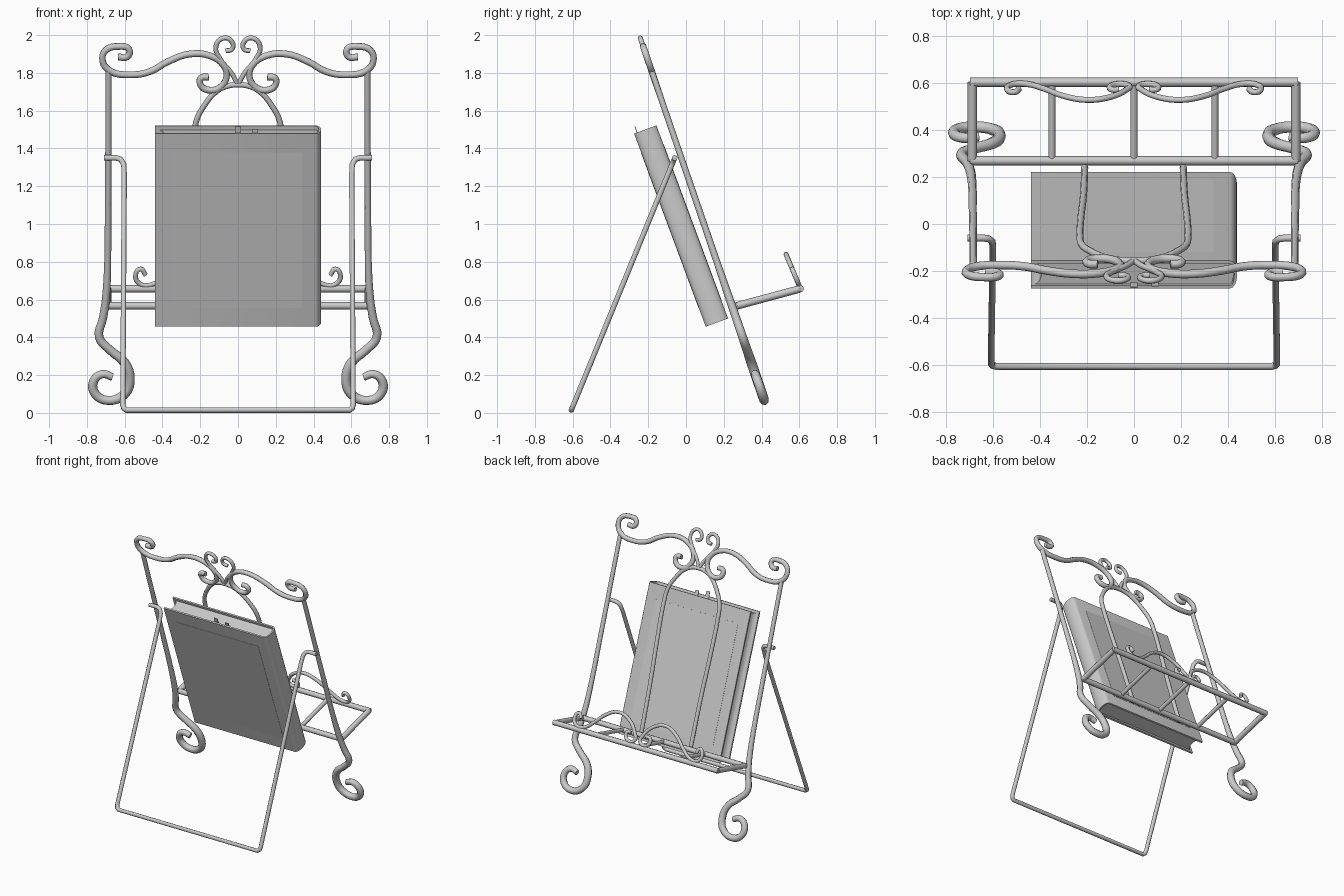
import bpy, bmesh, math
from mathutils import Matrix

if "Cube" in bpy.data.objects:
    bpy.data.objects.remove(bpy.data.objects["Cube"])


def tube(name, pts, r, poly=False, radii=None, cyclic=False):
    """Round bar swept along a list of 3D points."""
    cu = bpy.data.curves.new(name, 'CURVE')
    cu.dimensions = '3D'
    cu.bevel_depth = r
    cu.bevel_resolution = 2
    cu.resolution_u = 4
    cu.use_fill_caps = True
    sp = cu.splines.new('POLY' if poly else 'BEZIER')
    arr = sp.points if poly else sp.bezier_points
    arr.add(len(pts) - 1)
    for i, p in enumerate(pts):
        if poly:
            arr[i].co = (*p, 1)
        else:
            arr[i].co = p
            arr[i].handle_left_type = arr[i].handle_right_type = 'AUTO'
        if radii:
            arr[i].radius = radii[i]
    sp.use_cyclic_u = cyclic
    ob = bpy.data.objects.new(name, cu)
    bpy.context.collection.objects.link(ob)
    bpy.ops.object.select_all(action='DESELECT')
    ob.select_set(True)
    bpy.context.view_layer.objects.active = ob
    bpy.ops.object.convert(target='MESH')
    bpy.ops.object.shade_smooth_by_angle(angle=math.radians(50))
    return ob


def frame(x, z):      # leaning plane of the main frame
    return (x, 0.437 - 0.342 * z, z)


def lip(x, z):        # leaning plane of the shelf scrolls
    return (x, 0.605 - 0.42 * (z - 0.66), z)


def brace(x, z):      # plane of the rear support
    return (x, -0.607 + 0.41 * (z - 0.015), z)


post = [(.685, 1.82), (.686, 1.5), (.688, 1.1), (.69, .8), (.70, .6), (.715, .5), (.735, .40),
        (.68, .335), (.60, .265), (.573, .18), (.60, .10), (.69, .066), (.755, .10),
        (.765, .165), (.72, .205), (.665, .19)]
post_r = [.8, .8, .85, .9, 1.05, 1.1, 1.15, 1.2, 1.3, 1.3, 1.3, 1.25, 1.25, 1.2, 1.15, 1.05]
crest = [(.635, 1.885), (.587, 1.885), (.577, 1.925), (.635, 1.94), (.70, 1.92), (.717, 1.865),
         (.677, 1.81), (.57, 1.79), (.466, 1.807), (.37, 1.86), (.254, 1.90), (.148, 1.89),
         (.078, 1.843), (.06, 1.785), (.09, 1.727), (.143, 1.708), (.196, 1.732),
         (.196, 1.772), (.155, 1.778)]
heart = [(.005, 1.745), (.035, 1.80), (.092, 1.87), (.117, 1.94), (.075, 1.985),
         (.032, 1.965), (.032, 1.925), (.065, 1.917)]
scroll = [(.49, .73), (.515, .762), (.542, .73), (.52, .683), (.46, .678), (.38, .73), (.30, .80),
          (.20, .84), (.10, .81), (.035, .74), (.02, .70), (.06, .678), (.10, .70),
          (.095, .735), (.065, .735)]

# Mirrored wrought bars
for side, s in (("left", -1), ("right", 1)):
    tube(f"{side}_post_and_foot", [frame(s * x, z) for x, z in post], .02, radii=post_r)
    tube(f"{side}_crest_scroll", [frame(s * x, z) for x, z in crest], .018)
    tube(f"{side}_heart_scroll", [frame(s * x, z) for x, z in heart], .013)
    tube(f"{side}_shelf_scroll", [lip(s * x, z) for x, z in scroll], .013)

# Back arch, from the shelf up and over
half = [(.21, .57), (.215, .9), (.228, 1.25), (.23, 1.45), (.222, 1.54), (.18, 1.625),
        (.11, 1.705), (.05, 1.732)]
arch = [(-x, z) for x, z in half] + [(0, 1.737)] + half[::-1]
tube("back_arch", [frame(x, z) for x, z in arch], .015)

# Rear support: one bent rod
half = [(.71, 1.35), (.645, 1.35), (.62, 1.342), (.605, 1.315), (.602, 1.26),
        (.61, .045), (.605, .025), (.59, .015)]
rod = [(-x, z) for x, z in half] + half[::-1]
tube("rear_support", [brace(x, z) for x, z in rod], .015, poly=True)

# Shelf: outer rails and cross bars
back, front = (.27, .567), (.605, .657)
for nm, (y, z), r in (("back", back, .02), ("front", front, .02)):
    tube(f"shelf_{nm}_rail", [(-.70, y, z), (.70, y, z)], r, poly=True)
for i, x in enumerate((-.69, -.35, 0, .345, .69)):
    tube(f"shelf_bar_{i}", [(x, *back), (x, *front)], .02 if abs(x) > .5 else .015, poly=True)

# Book, built upright then leaned back
book_pose = Matrix.Translation((0, -.026, .989)) @ Matrix.Rotation(math.radians(20.35), 4, 'X')


def slab(name, outline, z0, z1):
    """Extrude an xy outline between two heights in the book's own frame."""
    bm = bmesh.new()
    f = bm.faces.new([bm.verts.new((x, y, z0)) for x, y in outline])
    up = bmesh.ops.extrude_face_region(bm, geom=[f])
    bmesh.ops.translate(bm, vec=(0, 0, z1 - z0),
                        verts=[v for v in up['geom'] if isinstance(v, bmesh.types.BMVert)])
    bmesh.ops.recalc_face_normals(bm, faces=bm.faces)
    me = bpy.data.meshes.new(name)
    bm.to_mesh(me)
    bm.free()
    ob = bpy.data.objects.new(name, me)
    ob.matrix_world = book_pose
    bpy.context.collection.objects.link(ob)
    bpy.ops.object.select_all(action='DESELECT')
    ob.select_set(True)
    bpy.context.view_layer.objects.active = ob
    bpy.ops.object.shade_smooth_by_angle(angle=math.radians(35))
    return ob


def bow(x, depth, h, n=9):
    """Curved line of points across the book thickness."""
    return [(x + depth * math.cos(a), h * math.sin(a))
            for a in (math.pi * (i / (n - 1) - .5) for i in range(n))]


# Cover with rounded spine at +x, open at -x
outer = [(-.44, -.063)] + bow(.41, .03, .063) + [(-.44, .063)]
inner = [(-.44, .051)] + bow(.41, .018, .051)[::-1] + [(-.44, -.051)]
slab("book_cover", outer + inner, -.545, .545)

# Page block with hollow fore-edge
pages = bow(.41, .015, .051) + bow(-.425, .03, .051)[::-1]
slab("book_pages", pages, -.525, .525)

# Thin pressed panels on both boards
for nm, s in (("front", -1), ("back", 1)):
    y0, y1 = sorted((s * .062, s * .0645))
    slab(f"book_{nm}_panel", [(-.36, y0), (.34, y0), (.34, y1), (-.36, y1)], -.44, .44)

# Two short ribbon markers at the top edge
for i, (x, w, top) in enumerate(((0, .015, .58), (.09, .015, .565))):
    slab(f"ribbon_{i}", [(x - w, -.048), (x + w, -.048), (x + w, -.044), (x - w, -.044)], .5, top)
